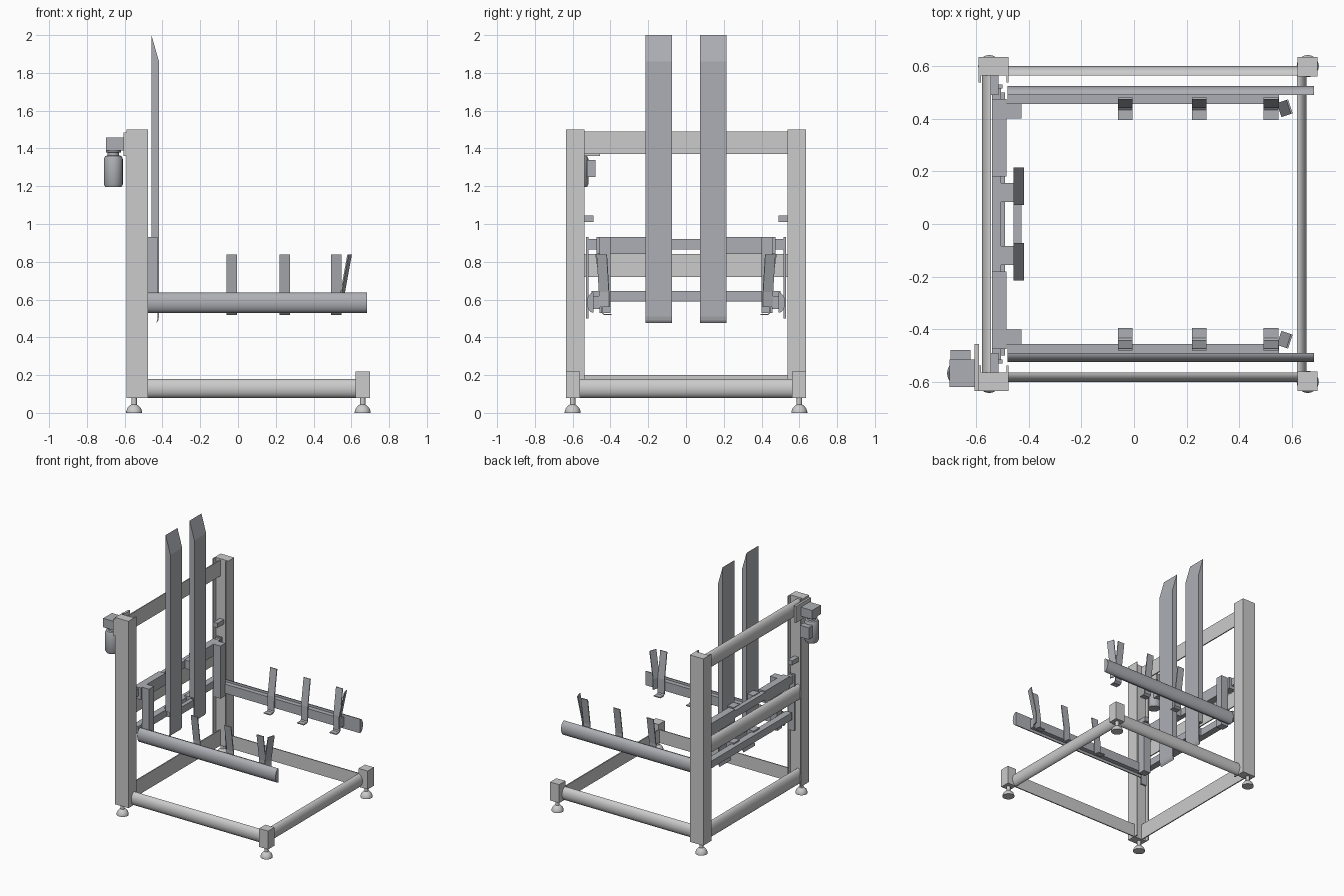
import bpy, bmesh, math
from mathutils import Matrix, Vector

if "Cube" in bpy.data.objects:
    bpy.data.objects.remove(bpy.data.objects["Cube"])


def material(name, rgb):
    m = bpy.data.materials.new(name)
    m.use_nodes = True
    m.diffuse_color = (*rgb, 1)
    m.node_tree.nodes["Principled BSDF"].inputs["Base Color"].default_value = (*rgb, 1)
    return m


FRAME = material("light grey frame", (0.60, 0.60, 0.60))
STEEL = material("blue grey steel", (0.42, 0.43, 0.46))


def finish(name, bm, mat, smooth=False):
    bmesh.ops.recalc_face_normals(bm, faces=bm.faces)
    mesh = bpy.data.meshes.new(name)
    bm.to_mesh(mesh)
    bm.free()
    mesh.materials.append(mat)
    ob = bpy.data.objects.new(name, mesh)
    bpy.context.collection.objects.link(ob)
    if smooth:
        bpy.ops.object.select_all(action="DESELECT")
        ob.select_set(True)
        bpy.context.view_layer.objects.active = ob
        bpy.ops.object.shade_smooth_by_angle(angle=math.radians(35))
    return ob


def box(name, x, y, z, mat):
    bm = bmesh.new()
    size = [b - a for a, b in (x, y, z)]
    mid = [(a + b) / 2 for a, b in (x, y, z)]
    bmesh.ops.create_cube(bm, size=1, matrix=Matrix.Translation(mid) @ Matrix.Diagonal((*size, 1)))
    return finish(name, bm, mat)


def prism(name, points, along, mat, smooth=False):
    """Extrude a closed outline of 3D points by a vector."""
    bm = bmesh.new()
    face = bm.faces.new([bm.verts.new(p) for p in points])
    new = bmesh.ops.extrude_face_region(bm, geom=[face])["geom"]
    bmesh.ops.translate(bm, vec=along, verts=[v for v in new if isinstance(v, bmesh.types.BMVert)])
    return finish(name, bm, mat, smooth)


def d_beam(name, start, end, outward, depth, height, mat):
    """Beam with a flat inner face and a rounded outer face; start is the inner bottom edge."""
    start, out = Vector(start), Vector(outward)
    pts = []
    for i in range(17):
        a = math.pi * (i / 16 - 0.5)
        pts.append(start + out * depth * math.cos(a) + Vector((0, 0, height / 2 * (1 + math.sin(a)))))
    return prism(name, pts, Vector(end) - start, mat, True)


def lathe(name, profile, x, y, mat):
    """Turn a (radius, height) profile about a vertical axis."""
    bm = bmesh.new()
    verts = [bm.verts.new((x + r, y, z)) for r, z in profile]
    edges = [bm.edges.new(pair) for pair in zip(verts, verts[1:])]
    bmesh.ops.spin(bm, geom=verts + edges, cent=(x, y, 0), axis=(0, 0, 1),
                   angle=math.tau, steps=24, use_merge=True)
    bmesh.ops.remove_doubles(bm, verts=bm.verts, dist=1e-5)
    return finish(name, bm, mat, True)


def strip(name, path, width, thick, matrix, mat):
    """Bent flat bar: path in local (y, z), width along local x."""
    path = [Vector(p) for p in path]
    offset = []
    for i, p in enumerate(path):
        d = (path[min(i + 1, len(path) - 1)] - path[max(i - 1, 0)]).normalized()
        offset.append(p + Vector((-d.y, d.x)) * thick)
    pts = [matrix @ Vector((-width / 2, p.x, p.y)) for p in path + offset[::-1]]
    return prism(name, pts, matrix.to_3x3() @ Vector((width, 0, 0)), mat)


FOOT = [(0, 0), (0.042, 0), (0.042, 0.008), (0.036, 0.025), (0.022, 0.04),
        (0.014, 0.044), (0.014, 0.082), (0, 0.082)]

# Parts that repeat on both sides
for s, side in ((-1, "front"), (1, "back")):
    def span(a, b):
        return tuple(sorted((s * a, s * b)))

    # Uprights: solid web with two inward flanges
    box(f"{side}_upright", (-0.59, -0.477), span(0.565, 0.635), (0.08, 1.5), FRAME)
    for x in (-0.59, -0.485):
        box(f"{side}_upright_flange", (x, x + 0.008), span(0.537, 0.57), (0.08, 1.5), FRAME)
    box(f"{side}_corner_post", (0.622, 0.698), span(0.56, 0.635), (0.08, 0.22), FRAME)
    d_beam(f"{side}_base_beam", (-0.48, s * 0.565, 0.08), (0.63, s * 0.565, 0.08),
           (0, s, 0), 0.035, 0.1, FRAME)
    for x in (-0.55, 0.66):
        lathe(f"{side}_foot", FOOT, x, s * 0.6, FRAME)

    # Carriage ends
    box(f"{side}_carriage_plate", (-0.55, -0.5), span(0.515, 0.53), (0.5, 0.93), STEEL)
    box(f"{side}_carriage_sleeve", (-0.54, -0.485), span(0.18, 0.475), (0.84, 0.93), STEEL)
    box(f"{side}_arm_mount", (-0.487, -0.427), span(0.4, 0.458), (0.53, 0.93), STEEL)
    box(f"{side}_limit_pin", (-0.55, -0.515), span(0.49, 0.57), (1.01, 1.045), STEEL)

    # Lift arm with inner rail
    d_beam(f"{side}_arm", (-0.48, s * 0.49, 0.53), (0.683, s * 0.49, 0.53),
           (0, s, 0), 0.035, 0.107, STEEL)
    box(f"{side}_arm_rail", (-0.48, 0.55), span(0.455, 0.492), (0.55, 0.62), STEEL)

    # Fingers with an inward foot, leaning out at the top
    flip = Matrix.Diagonal((1, s, 1, 1))
    for x in (-0.033, 0.248, 0.52):
        strip(f"{side}_finger", [(0.395, 0.517), (0.435, 0.517), (0.448, 0.53), (0.45, 0.64), (0.48, 0.838)],
              0.056, 0.007, Matrix.Translation((x, 0, 0)) @ flip, STEEL)
    turn = Matrix.Translation((0.558, s * 0.435, 0)) @ flip @ Matrix.Rotation(math.radians(-72), 4, "Z")
    strip(f"{side}_end_finger", [(0, 0.56), (0, 0.64), (0.038, 0.838)], 0.056, 0.007, turn, STEEL)

    # Tall mast: sloped top, bottom curled backward
    outline = [(-0.458, 0.66), (-0.458, 2.0), (-0.418, 1.86), (-0.418, 0.51),
               (-0.422, 0.49), (-0.432, 0.475), (-0.426, 0.5), (-0.426, 0.66)]
    prism(f"{side}_mast", [(x, s * 0.073, z) for x, z in outline], (0, s * 0.142, 0), STEEL)
    for z in (0.59, 0.86):
        box(f"{side}_mast_bracket", (-0.51, -0.45), span(0.083, 0.155), (z, z + 0.065), STEEL)

# Cross beams
d_beam("end_base_beam", (0.62, -0.57, 0.08), (0.62, 0.57, 0.08), (1, 0, 0), 0.035, 0.1, FRAME)
for name, z in (("lower", 0.08), ("middle", 0.72), ("top", 1.37)):
    d_beam(f"{name}_cross_beam", (-0.543, -0.57, z), (-0.543, 0.57, z), (-1, 0, 0), 0.035, 0.12, FRAME)
box("upper_carriage_bar", (-0.54, -0.505), (-0.525, 0.525), (0.865, 0.92), STEEL)
box("lower_carriage_bar", (-0.54, -0.49), (-0.5, 0.5), (0.59, 0.645), STEEL)
box("mast_link", (-0.458, -0.427), (-0.08, 0.08), (0.59, 0.645), STEEL)

# Drive unit
box("drive_plate", (-0.605, -0.588), (-0.635, -0.455), (1.36, 1.485), FRAME)
box("gearbox", (-0.7, -0.595), (-0.62, -0.515), (1.39, 1.458), STEEL)
lathe("motor", [(0, 1.195), (0.042, 1.195), (0.05, 1.21), (0.05, 1.345), (0.043, 1.36),
                (0.03, 1.363), (0.03, 1.378), (0.04, 1.38), (0.04, 1.395), (0, 1.395)],
      -0.66, -0.567, STEEL)
box("terminal_box", (-0.698, -0.622), (-0.525, -0.478), (1.25, 1.34), STEEL)
